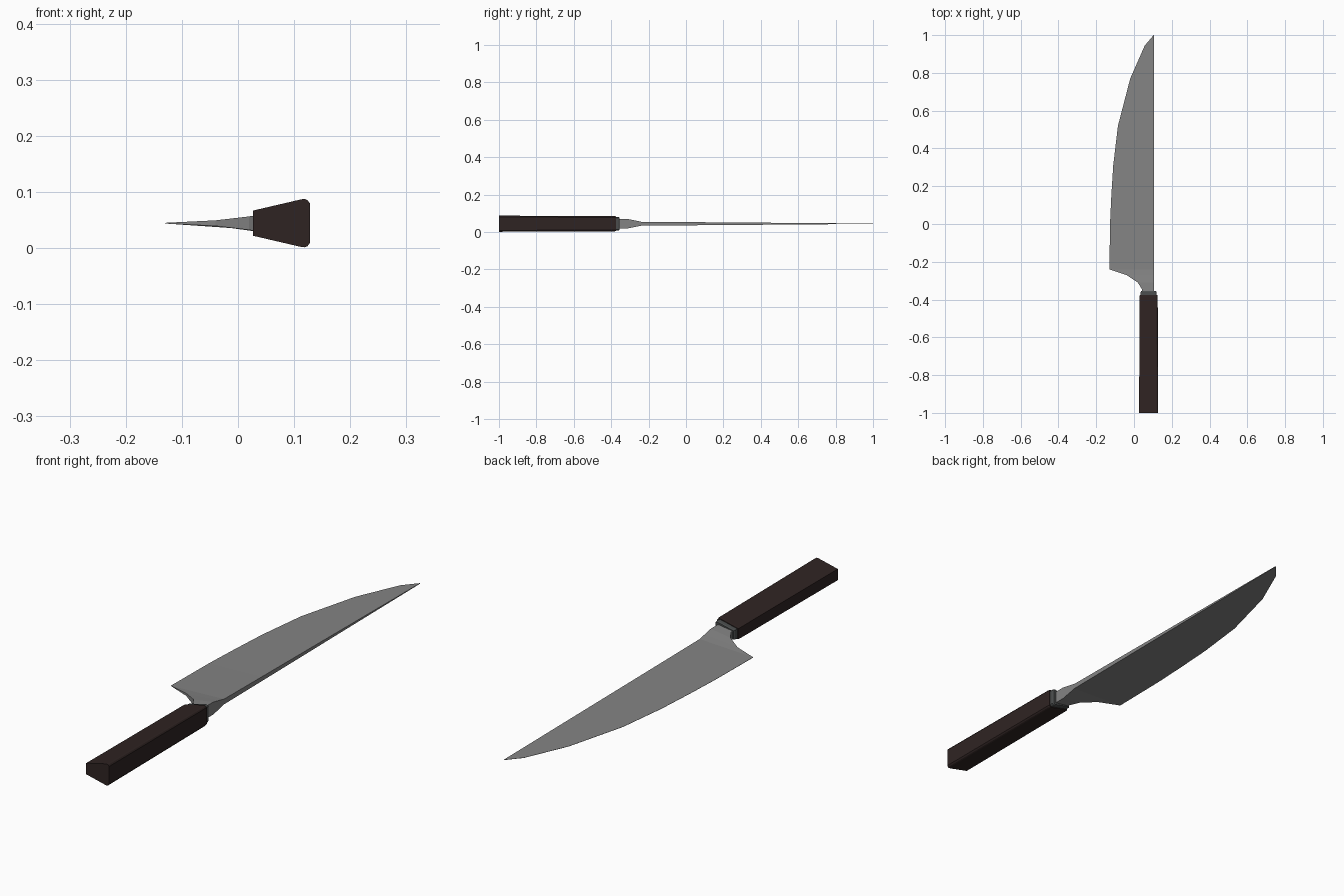
import bpy
import bmesh

cube = bpy.data.objects.get("Cube")
if cube:
    bpy.data.objects.remove(cube)

MID = 0.0445      # height of the plane of symmetry
SPINE_X = 0.107   # straight back of the blade


def material(name, rgb, roughness, metallic=0.0):
    mat = bpy.data.materials.new(name)
    mat.use_nodes = True
    mat.diffuse_color = (*rgb, 1)
    bsdf = mat.node_tree.nodes["Principled BSDF"]
    bsdf.inputs["Base Color"].default_value = (*rgb, 1)
    bsdf.inputs["Roughness"].default_value = roughness
    bsdf.inputs["Metallic"].default_value = metallic
    return mat


def loft(name, sections, mat):
    """Skin a run of matching closed sections and cap both ends."""
    bm = bmesh.new()
    rings = [[bm.verts.new(p) for p in sec] for sec in sections]
    n = len(rings[0])
    for a, b in zip(rings, rings[1:]):
        for i in range(n):
            j = (i + 1) % n
            bm.faces.new((a[i], a[j], b[j], b[i]))
    bm.faces.new(rings[0])
    bm.faces.new(reversed(rings[-1]))
    bmesh.ops.recalc_face_normals(bm, faces=bm.faces)
    mesh = bpy.data.meshes.new(name)
    bm.to_mesh(mesh)
    bm.free()
    mesh.materials.append(mat)
    obj = bpy.data.objects.new(name, mesh)
    bpy.context.collection.objects.link(obj)
    return obj


def section(y, half):
    """Mirror a half profile of (x, half height) about the middle plane."""
    upper = [(x, y, MID + h) for x, h in half]
    lower = [(x, y, MID - h) for x, h in reversed(half)]
    return upper + lower


steel = material("blade steel", (0.23, 0.23, 0.23), 0.5)
collar_grey = material("collar grey", (0.07, 0.075, 0.075), 0.5)
wood = material("dark wood", (0.028, 0.017, 0.016), 0.6)

# Neck and heel: y, edge x, edge half thickness, spine half thickness
stations = [
    (-0.37, 0.040, 0.016, 0.025),
    (-0.345, 0.042, 0.016, 0.025),
    (-0.31, 0.020, 0.012, 0.025),
    (-0.27, -0.040, 0.005, 0.017),
    (-0.24, -0.130, 0.0006, 0.0105),
]
# Cutting edge: the spine thins evenly towards the tip
for y, x in [(0.0, -0.127), (0.15, -0.12), (0.31, -0.11), (0.52, -0.085),
             (0.77, -0.02), (0.945, 0.057), (1.0, 0.104)]:
    stations.append((y, x, 0.0004, 0.001 + 0.0095 * (1 - y) / 1.24))
loft("blade", [section(y, [(x, te), (SPINE_X, ts)]) for y, x, te, ts in stations], steel)

# Handle: wedge section with softened corners along the back
HANDLE = [(0.027, 0.0225), (0.113, 0.0425), (0.119, 0.0430),
          (0.124, 0.0410), (0.128, 0.0355)]


def handle_section(y, scale):
    cx = 0.078
    return section(y, [(cx + (x - cx) * scale, h * scale) for x, h in HANDLE])


loft("handle", [handle_section(-1.0, 1.0), handle_section(-0.385, 0.95),
                handle_section(-0.375, 0.92)], wood)

# Collar between handle and neck
loft("collar", [handle_section(-0.376, 0.84), handle_section(-0.36, 0.84),
                handle_section(-0.355, 0.78)], collar_grey)
